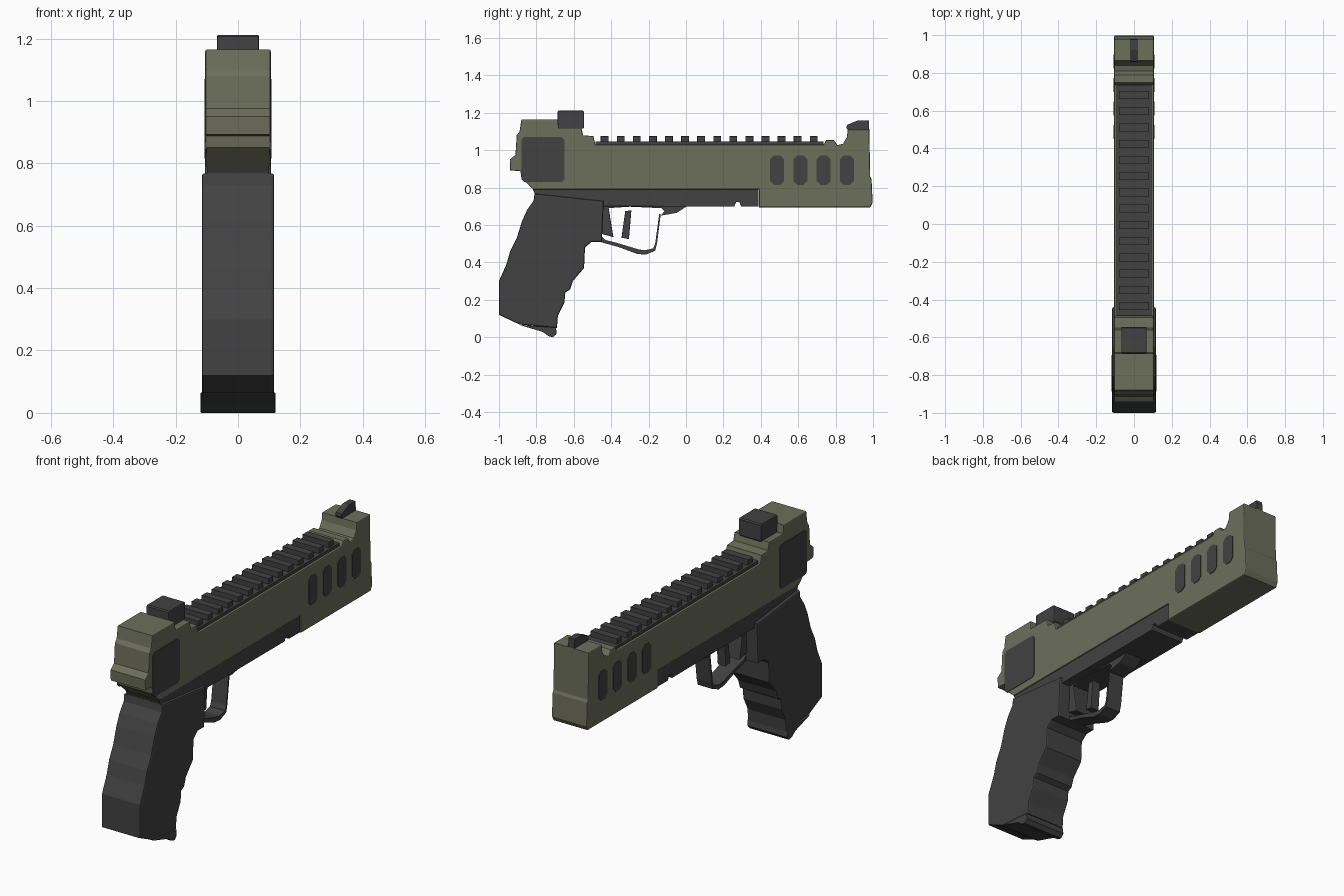
import bpy, bmesh


def material(name, rgb):
    m = bpy.data.materials.new(name)
    m.diffuse_color = (*rgb, 1)
    return m


GREEN = material("olive green", (0.150, 0.157, 0.105))
DARK = material("charcoal", (0.054, 0.054, 0.055))


def prism(name, pts, x0, x1, mat, bevel=0.0):
    """Side profile of (y, z) points extruded from x0 to x1, with softened side rims."""
    bm = bmesh.new()
    a = [bm.verts.new((x0, y, z)) for y, z in pts]
    b = [bm.verts.new((x1, y, z)) for y, z in pts]
    caps = [bm.faces.new(a), bm.faces.new(b[::-1])]
    n = len(pts)
    for i in range(n):
        j = (i + 1) % n
        bm.faces.new((a[j], a[i], b[i], b[j]))
    bmesh.ops.recalc_face_normals(bm, faces=bm.faces[:])
    if bevel:
        rim = list({e for f in caps for e in f.edges})
        bmesh.ops.bevel(bm, geom=rim, offset=bevel, segments=2, profile=0.5,
                        affect='EDGES', clamp_overlap=True)
    me = bpy.data.meshes.new(name)
    bm.to_mesh(me)
    bm.free()
    me.materials.append(mat)
    ob = bpy.data.objects.new(name, me)
    bpy.context.collection.objects.link(ob)
    return ob


def part(name, pts, half, mat, bevel=0.0):
    return prism(name, pts, -half, half, mat, bevel)


def octagon(y0, y1, z0, z1, c):
    return [(y0 + c, z0), (y1 - c, z0), (y1, z0 + c), (y1, z1 - c),
            (y1 - c, z1), (y0 + c, z1), (y0, z1 - c), (y0, z0 + c)]


def box(y0, y1, z0, z1):
    return [(y0, z0), (y1, z0), (y1, z1), (y0, z1)]


# upper body
part("upper_body", [
    (-0.88, 1.165), (-0.685, 1.165), (-0.68, 1.12), (-0.56, 1.12), (-0.55, 1.08),
    (-0.495, 1.075), (-0.485, 1.03), (0.735, 1.03), (0.75, 1.055), (0.79, 1.055),
    (0.81, 1.027), (0.84, 1.035), (0.86, 1.07), (0.865, 1.11), (0.98, 1.11),
    (0.985, 0.86), (0.992, 0.845), (0.998, 0.72), (0.985, 0.695), (0.39, 0.695),
    (0.39, 0.79), (-0.815, 0.79), (-0.88, 0.85), (-0.885, 0.888), (-0.94, 0.892),
    (-0.942, 0.95), (-0.912, 0.975), (-0.905, 1.08), (-0.89, 1.10)],
    0.105, GREEN, 0.006)

# side plates and vents on both sides
for side, s in (("left", -1), ("right", 1)):
    x0, x1 = sorted((s * 0.100, s * 0.108))
    prism("rear_panel_" + side, octagon(-0.88, -0.65, 0.83, 1.07, 0.015), x0, x1, DARK)
    for i in range(4):
        y = 0.487 + i * 0.1245
        prism(f"vent_{side}_{i + 1}", octagon(y - 0.037, y + 0.037, 0.815, 0.972, 0.02),
              x0, x1, DARK)

# top rail
part("rail_base", box(-0.485, 0.735, 1.025, 1.046), 0.092, DARK)
for i in range(14):
    y = -0.435 + i * 0.086
    part(f"rail_tooth_{i + 1}", box(y - 0.021, y + 0.021, 1.04, 1.075), 0.08, DARK, 0.003)

# sights
part("rear_sight", octagon(-0.687, -0.545, 1.115, 1.212, 0.006), 0.067, DARK, 0.005)
part("front_sight", [(0.865, 1.108), (0.98, 1.108), (0.978, 1.16), (0.92, 1.16),
                     (0.86, 1.135), (0.858, 1.118)], 0.018, DARK)

# lower frame
part("lower_frame", [
    (-0.82, 0.792), (0.388, 0.792), (0.388, 0.698), (0.295, 0.698), (0.285, 0.723),
    (0.268, 0.723), (0.258, 0.698), (-0.44, 0.70), (-0.50, 0.68), (-0.80, 0.72),
    (-0.81, 0.77)], 0.1, DARK, 0.004)

# grip and its base plate
part("grip", [
    (-0.81, 0.768), (-0.44, 0.728), (-0.45, 0.51), (-0.505, 0.51), (-0.54, 0.48),
    (-0.545, 0.37), (-0.605, 0.30), (-0.62, 0.255), (-0.645, 0.24), (-0.65, 0.185),
    (-0.685, 0.115), (-0.69, 0.05), (-0.89, 0.068), (-1.0, 0.12), (-1.0, 0.30),
    (-0.96, 0.39), (-0.94, 0.46), (-0.905, 0.53), (-0.877, 0.62), (-0.85, 0.68),
    (-0.815, 0.73)], 0.116, DARK, 0.008)
part("grip_base", [(-0.89, 0.066), (-0.695, 0.052), (-0.692, 0.02), (-0.71, 0.0),
                   (-0.735, 0.006), (-0.765, 0.028)], 0.12, DARK, 0.003)

# trigger, rear guard post and guard loop
part("guard_rear", [(-0.46, 0.72), (-0.415, 0.70), (-0.388, 0.535), (-0.46, 0.555)],
     0.05, DARK, 0.004)
part("trigger", [(-0.325, 0.675), (-0.292, 0.678), (-0.305, 0.525), (-0.345, 0.532)],
     0.025, DARK, 0.003)
part("trigger_guard", [
    (-0.46, 0.545), (-0.46, 0.51), (-0.36, 0.482), (-0.26, 0.445), (-0.215, 0.442),
    (-0.165, 0.462), (-0.155, 0.50), (-0.135, 0.66), (-0.143, 0.66), (-0.165, 0.50),
    (-0.175, 0.475), (-0.22, 0.465), (-0.255, 0.47), (-0.36, 0.502), (-0.43, 0.52)],
    0.045, DARK)
part("guard_front_mount", [
    (-0.44, 0.705), (-0.42, 0.69), (-0.30, 0.698), (-0.13, 0.69), (-0.115, 0.675),
    (-0.135, 0.65), (-0.05, 0.665), (-0.01, 0.69), (0.01, 0.705)], 0.05, DARK)
